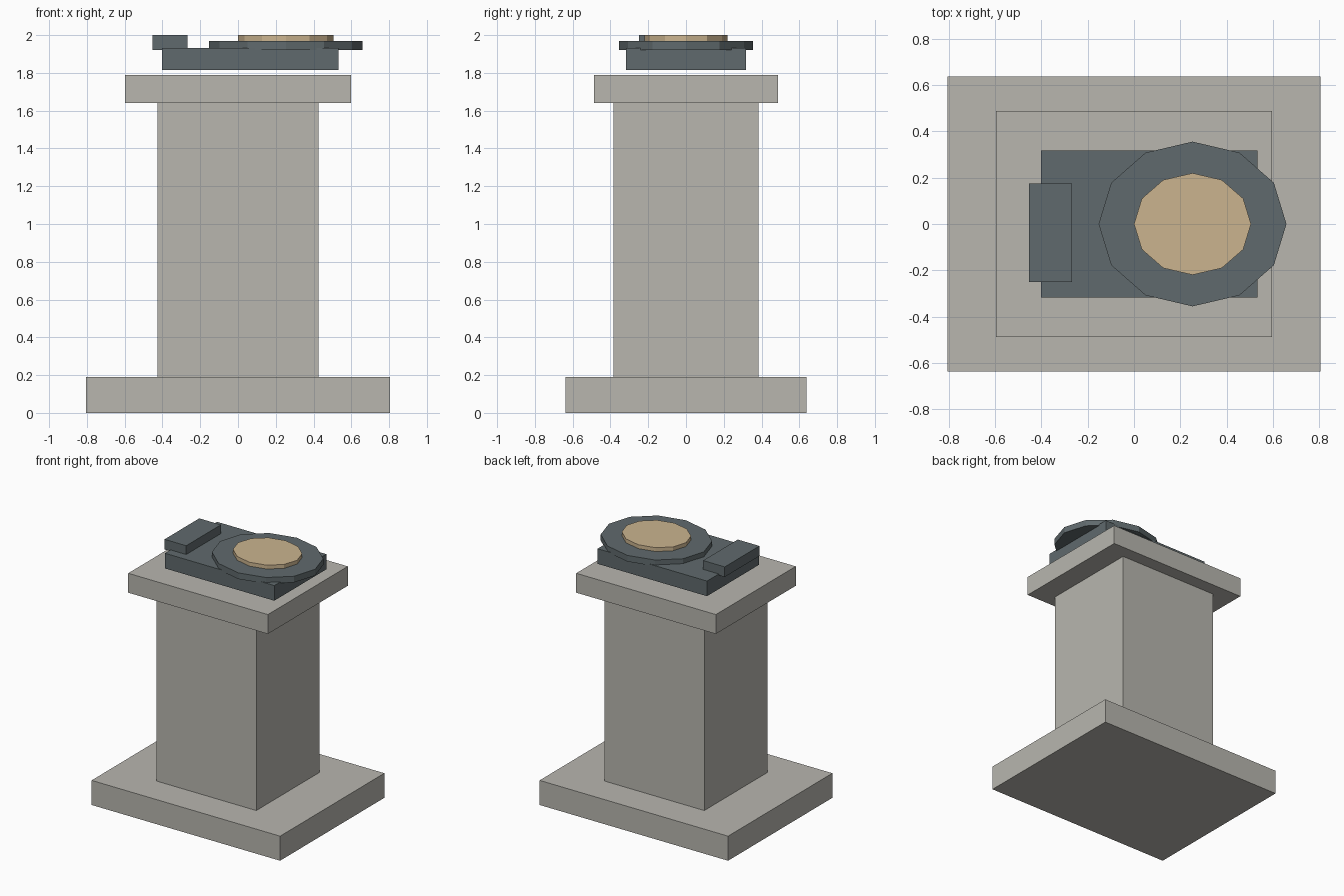
import bpy
from mathutils import Matrix, Vector
import bmesh

cube = bpy.data.objects.get("Cube")
if cube:
    bpy.data.objects.remove(cube, do_unlink=True)


def material(name, rgb):
    mat = bpy.data.materials.new(name)
    mat.use_nodes = True
    mat.diffuse_color = (*rgb, 1)
    mat.node_tree.nodes["Principled BSDF"].inputs["Base Color"].default_value = (*rgb, 1)
    return mat


stone = material("pale stone", (0.479, 0.468, 0.429))
slate = material("dark slate", (0.117, 0.144, 0.153))
tan = material("warm tan", (0.597, 0.456, 0.275))


def add_part(name, low, high, mat, sides=0):
    """Fill the box from low to high with a block, or a prism when sides are given."""
    low, high = Vector(low), Vector(high)
    place = Matrix.Translation((low + high) / 2) @ Matrix.Diagonal((*(high - low), 1))
    bm = bmesh.new()
    if sides:
        bmesh.ops.create_cone(bm, cap_ends=True, segments=sides, radius1=0.5,
                              radius2=0.5, depth=1, matrix=place)
    else:
        bmesh.ops.create_cube(bm, size=1, matrix=place)
    mesh = bpy.data.meshes.new(name)
    bm.to_mesh(mesh)
    bm.free()
    mesh.materials.append(mat)
    obj = bpy.data.objects.new(name, mesh)
    bpy.context.collection.objects.link(obj)


def add_centred(name, half_x, half_y, bottom, top, mat):
    add_part(name, (-half_x, -half_y, bottom), (half_x, half_y, top), mat)


# Stone pedestal
add_centred("base_slab", 0.806, 0.637, 0, 0.19, stone)
add_centred("column", 0.426, 0.385, 0.19, 1.64, stone)
add_centred("cap_slab", 0.597, 0.488, 1.64, 1.79, stone)

# Dark device, hovering just above the cap
add_part("device_plate", (-0.402, -0.318, 1.815), (0.533, 0.318, 1.932), slate)
add_part("side_block", (-0.453, -0.25, 1.922), (-0.268, 0.174, 2), slate)
add_part("disc_rim", (-0.153, -0.356, 1.922), (0.659, 0.356, 1.97), slate, 12)
add_part("disc_inlay", (0, -0.22, 1.965), (0.506, 0.22, 2), tan, 12)
